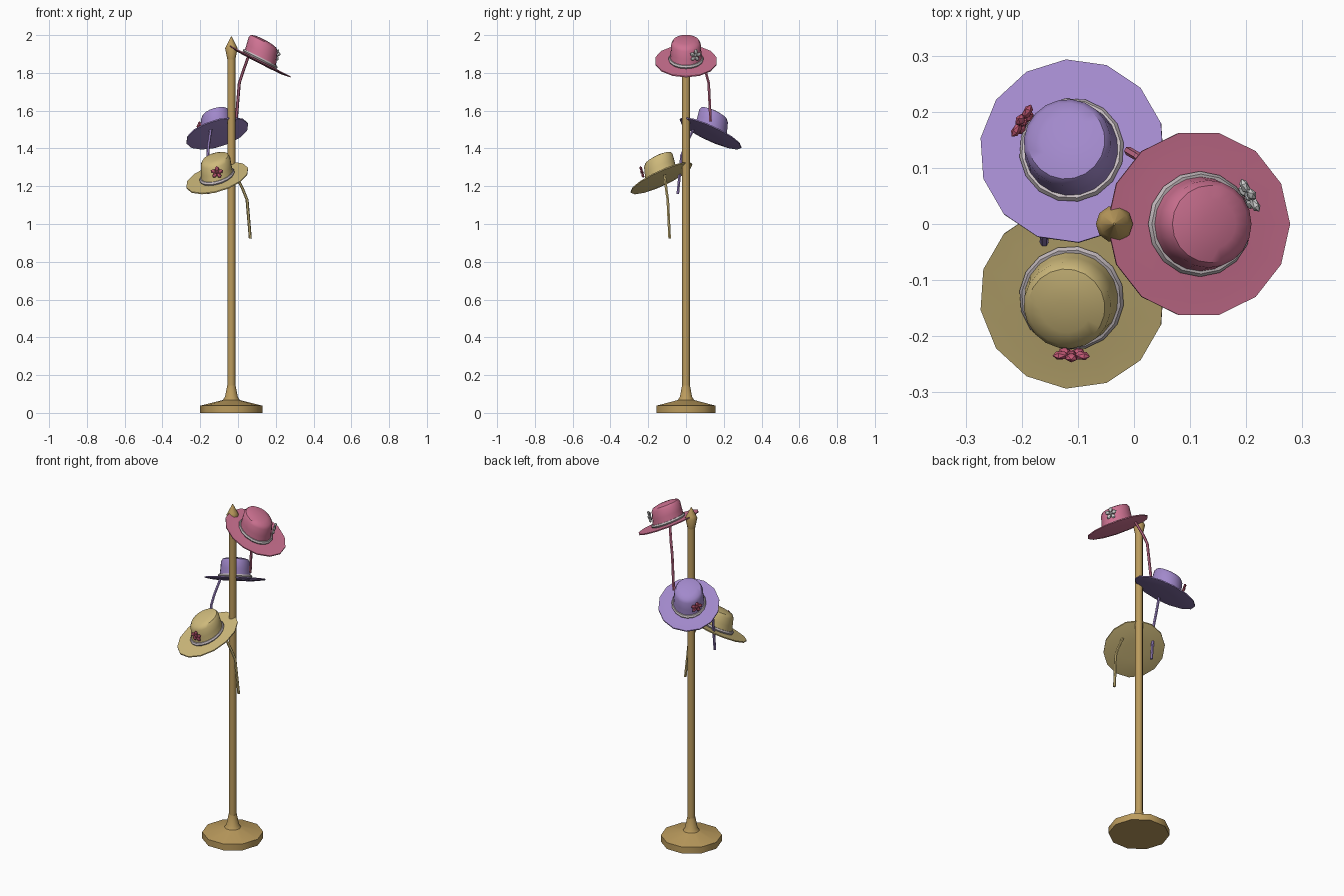
import bpy, bmesh, math
from mathutils import Matrix, Vector

if "Cube" in bpy.data.objects:
    bpy.data.objects.remove(bpy.data.objects["Cube"])

POLE_X = -0.035


def mat(name, rgb):
    m = bpy.data.materials.new(name)
    m.diffuse_color = (*rgb, 1)
    m.use_nodes = True
    m.node_tree.nodes["Principled BSDF"].inputs["Base Color"].default_value = m.diffuse_color
    return m


WOOD = mat("golden_wood", (0.50, 0.33, 0.11))
PINK = mat("pink_felt", (0.62, 0.17, 0.29))
LILAC = mat("lilac_felt", (0.36, 0.25, 0.60))
STRAW = mat("straw", (0.62, 0.49, 0.20))
BAND = mat("pale_ribbon", (0.55, 0.49, 0.51))
ROSE = mat("rose_petals", (0.55, 0.10, 0.18))
WHITE = mat("white_petals", (0.62, 0.62, 0.62))


def finish(name, bm, material, matrix=Matrix(), angle=40):
    bm.transform(matrix)
    bmesh.ops.recalc_face_normals(bm, faces=bm.faces)
    me = bpy.data.meshes.new(name)
    bm.to_mesh(me)
    bm.free()
    me.materials.append(material)
    ob = bpy.data.objects.new(name, me)
    bpy.context.collection.objects.link(ob)
    bpy.ops.object.select_all(action='DESELECT')
    ob.select_set(True)
    bpy.context.view_layer.objects.active = ob
    bpy.ops.object.shade_smooth_by_angle(angle=math.radians(angle))
    return ob


def lathe(profile, sides, closed=False):
    """Revolve (radius, height) points; caps the ends unless closed."""
    bm = bmesh.new()
    rings = [[bm.verts.new((r * math.cos(2 * math.pi * i / sides),
                            r * math.sin(2 * math.pi * i / sides), z))
              for i in range(sides)] for r, z in profile]
    pairs = list(zip(rings, rings[1:]))
    if closed:
        pairs.append((rings[-1], rings[0]))
    else:
        bm.faces.new(rings[0][::-1])
        bm.faces.new(rings[-1])
    for a, b in pairs:
        for i in range(sides):
            j = (i + 1) % sides
            bm.faces.new((a[i], a[j], b[j], b[i]))
    return bm


def tube(points, radius, sides=6):
    """Thin strip along a path that mostly runs downward."""
    bm = bmesh.new()
    rings = [[bm.verts.new(Vector(p) + Vector((radius * math.cos(2 * math.pi * i / sides),
                                               radius * math.sin(2 * math.pi * i / sides), 0)))
              for i in range(sides)] for p in points]
    for a, b in zip(rings, rings[1:]):
        for i in range(sides):
            j = (i + 1) % sides
            bm.faces.new((a[i], a[j], b[j], b[i]))
    bm.faces.new(rings[0])
    bm.faces.new(rings[-1])
    return bm


# Stand: base, pole and pointed finial
at_pole = Matrix.Translation((POLE_X, 0, 0))
finish("stand_base", lathe([(0.165, 0), (0.165, 0.038), (0.045, 0.068), (0.034, 0.085),
                            (0.022, 0.145)], 10), WOOD, at_pole)
finish("stand_pole", lathe([(0.021, 0.10), (0.021, 1.88)], 10), WOOD, at_pole)
finish("stand_finial", lathe([(0.021, 1.87), (0.033, 1.93), (0.026, 1.945),
                              (0.002, 1.992)], 10), WOOD, at_pole)


def hat(name, felt, petals, z, turn):
    place = at_pole @ Matrix.Rotation(math.radians(turn), 4, 'Z') @ Matrix.Translation((0, 0, z))
    # Tilted hat frame: brim slopes down away from the pole, crown leans out
    tilt = Matrix(((0.98, 0, 0.20, 0.15), (0, 1, 0, 0), (-0.50, 0, 1.0, 0), (0, 0, 0, 1)))
    hat_m = place @ tilt
    finish(name + "_brim", lathe([(0.06, -0.012), (0.12, -0.010), (0.166, -0.003),
                                  (0.166, 0.003), (0.12, 0.002), (0.06, 0.006)], 14), felt, hat_m)
    finish(name + "_crown", lathe([(0.086, 0), (0.081, 0.05), (0.078, 0.09), (0.069, 0.105),
                                   (0.045, 0.112), (0.015, 0.115)], 20), felt, hat_m)
    ring = [(0.084 + 0.010 * math.cos(a), 0.012 + 0.010 * math.sin(a))
            for a in (math.pi * k / 3 for k in range(6))]
    finish(name + "_band", lathe(ring, 16, closed=True), BAND, hat_m)

    # Hanging ribbon
    path = [(0.088, 0.075, 0.02), (0.06, 0.105, -0.06), (0.042, 0.12, -0.115),
            (0.025, 0.13, -0.32)]
    finish(name + "_ribbon", tube(path, 0.008), felt, place)

    # Flower on the outer side of the crown
    bm = bmesh.new()
    for k in range(5):
        spin = Matrix.Rotation(2 * math.pi * k / 5, 4, 'X')
        shape = spin @ Matrix.Translation((0, 0, 0.020)) @ Matrix.Diagonal((0.008, 0.012, 0.015, 1))
        bmesh.ops.create_icosphere(bm, subdivisions=1, radius=1, matrix=shape)
    bmesh.ops.create_icosphere(bm, subdivisions=1, radius=0.010)
    facing = (place @ Matrix.Translation((0.240, 0.050, 0.030))
              @ Matrix.Rotation(math.radians(29), 4, 'Z')
              @ Matrix.Rotation(math.radians(15), 4, 'Y'))
    finish(name + "_flower", bm, petals, facing, 20)


hat("pink_hat", PINK, WHITE, 1.862, 0)
hat("lilac_hat", LILAC, ROSE, 1.480, 120)
hat("straw_hat", STRAW, ROSE, 1.243, -120)
